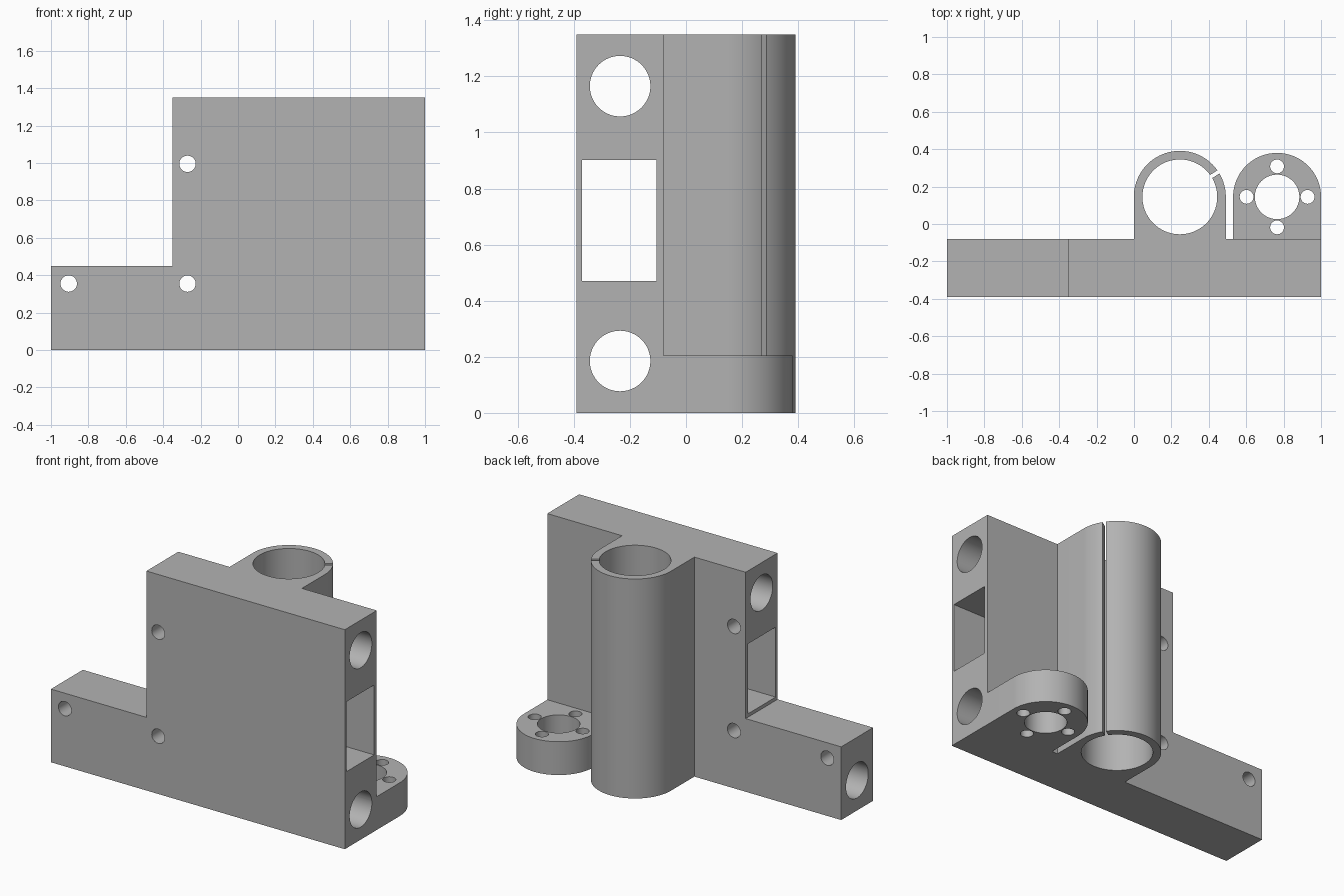
import bpy, bmesh, math
from mathutils import Matrix, Vector

cube = bpy.data.objects.get("Cube")
if cube:
    bpy.data.objects.remove(cube, do_unlink=True)

grey = bpy.data.materials.new("plain grey")
grey.use_nodes = True
colour = (0.45, 0.45, 0.45, 1)
grey.diffuse_color = colour
grey.node_tree.nodes["Principled BSDF"].inputs["Base Color"].default_value = colour


def make(name, bm):
    bmesh.ops.recalc_face_normals(bm, faces=bm.faces)
    mesh = bpy.data.meshes.new(name)
    bm.to_mesh(mesh)
    bm.free()
    mesh.materials.append(grey)
    obj = bpy.data.objects.new(name, mesh)
    bpy.context.scene.collection.objects.link(obj)
    return obj


def extrude(name, points, direction):
    bm = bmesh.new()
    face = bm.faces.new([bm.verts.new(p) for p in points])
    moved = bmesh.ops.extrude_face_region(bm, geom=[face])["geom"]
    verts = [v for v in moved if isinstance(v, bmesh.types.BMVert)]
    bmesh.ops.translate(bm, verts=verts, vec=direction)
    return make(name, bm)


def box(name, centre, size, angle=0):
    bm = bmesh.new()
    matrix = (Matrix.Translation(centre) @ Matrix.Rotation(angle, 4, "Z")
              @ Matrix.Diagonal((*size, 1)))
    bmesh.ops.create_cube(bm, size=1, matrix=matrix)
    return make(name, bm)


def rod(name, centre, radius, length, axis, sides=64):
    bm = bmesh.new()
    turn = Vector((0, 0, 1)).rotation_difference(Vector(axis)).to_matrix().to_4x4()
    bmesh.ops.create_cone(bm, cap_ends=True, segments=sides, radius1=radius,
                          radius2=radius, depth=length,
                          matrix=Matrix.Translation(centre) @ turn)
    return make(name, bm)


def boss(name, x, y, radius, height, root, sides=48):
    """Upright block with a half-round back, rooted in the plate."""
    arc = [(x + radius * math.cos(math.pi * i / sides),
            y + radius * math.sin(math.pi * i / sides), 0) for i in range(sides + 1)]
    return extrude(name, [(x + radius, root, 0)] + arc + [(x - radius, root, 0)],
                   (0, 0, height))


def combine(target, tool, operation):
    mod = target.modifiers.new(operation, "BOOLEAN")
    mod.operation, mod.object, mod.solver = operation, tool, "EXACT"
    bpy.context.view_layer.objects.active = target
    bpy.ops.object.modifier_apply(modifier=mod.name)
    bpy.data.objects.remove(tool, do_unlink=True)


X, Y, Z = (1, 0, 0), (0, 1, 0), (0, 0, 1)
top, back, front = 1.35, -0.08, -0.39
mid = (front + back) / 2

# Stepped upright plate
outline = [(-1, 0), (1, 0), (1, top), (-0.35, top), (-0.35, 0.45), (-1, 0.45)]
bracket = extrude("bracket_body", [(x, front, z) for x, z in outline],
                  (0, back - front, 0))

# Full-height bearing sleeve and low nut flange
sleeve = (0.245, 0.145)
flange = (0.765, 0.145)
combine(bracket, boss("bearing_sleeve", *sleeve, 0.246, top, back - 0.015), "UNION")
combine(bracket, boss("nut_flange", *flange, 0.235, 0.205, back - 0.015), "UNION")

# Lengthwise bores and rectangular window
cutters = [rod("rod_bore", (0, mid, z), 0.108, 2.4, X) for z in (0.185, 1.165)]
cutters.append(box("window", (0, -0.238, 0.686), (2.4, 0.267, 0.43)))

# Screw holes through the plate
for x, z in ((-0.905, 0.355), (-0.27, 0.355), (-0.27, 0.995)):
    cutters.append(rod("screw_hole", (x, mid, z), 0.044, 0.6, Y, 32))

# Sleeve bore and its clamping slit
cutters.append(rod("sleeve_bore", (*sleeve, 0.7), 0.2, 2, Z, 96))
slit = math.radians(33)
cutters.append(box("sleeve_slit", (sleeve[0] + 0.23 * math.cos(slit),
                                   sleeve[1] + 0.23 * math.sin(slit), 0.7),
                   (0.12, 0.02, 2), slit))

# Flange bore and four surrounding holes
cutters.append(rod("flange_bore", (*flange, 0.1), 0.119, 0.5, Z))
for i in range(4):
    a = i * math.pi / 2
    cutters.append(rod("flange_hole", (flange[0] + 0.163 * math.cos(a),
                                       flange[1] + 0.163 * math.sin(a), 0.1),
                       0.037, 0.5, Z, 32))

for cutter in cutters:
    combine(bracket, cutter, "DIFFERENCE")

bpy.ops.object.select_all(action="DESELECT")
bracket.select_set(True)
bpy.context.view_layer.objects.active = bracket
bpy.ops.object.shade_smooth_by_angle(angle=math.radians(30))
